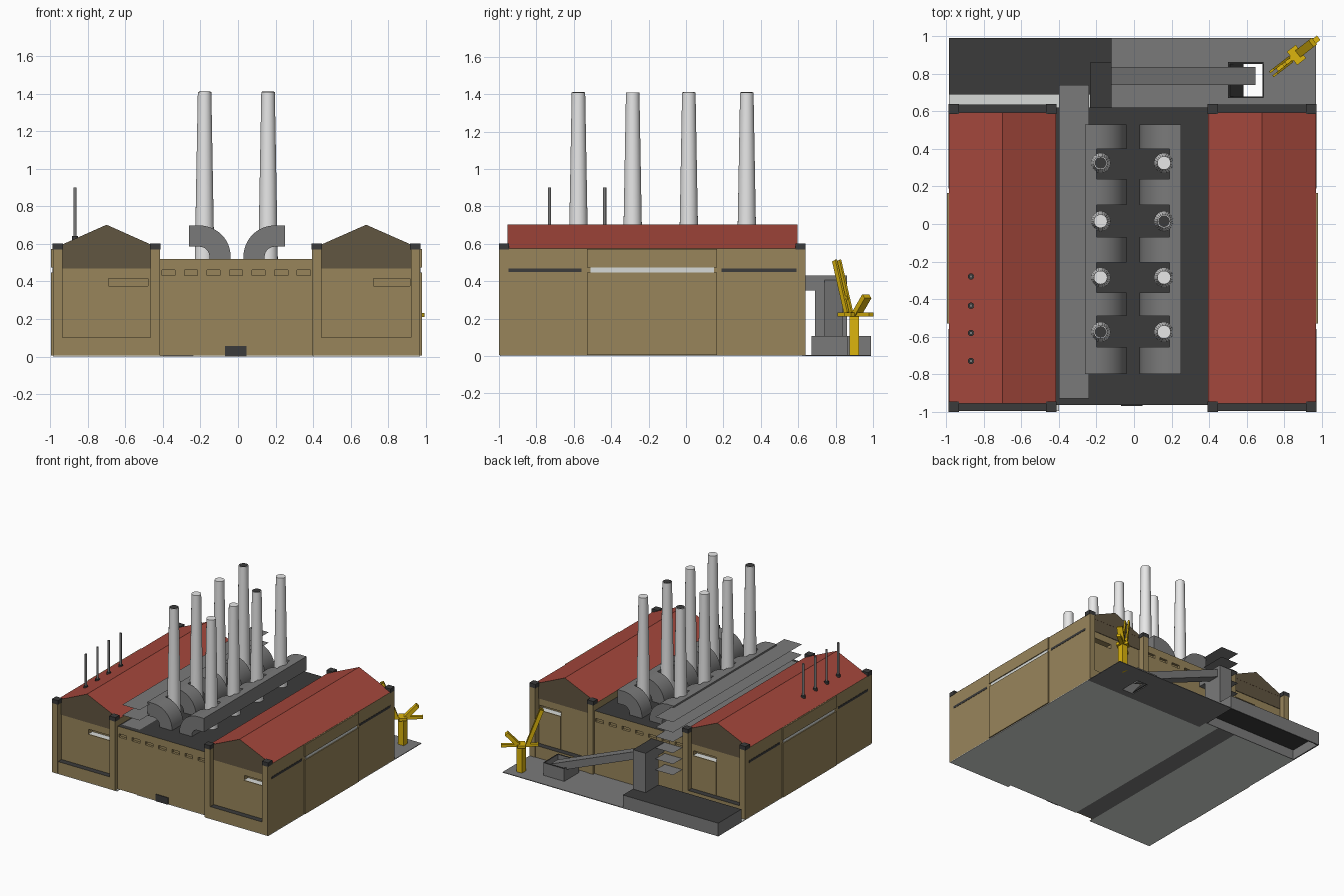
import bpy, bmesh, math
from mathutils import Vector, Matrix

if "Cube" in bpy.data.objects:
    bpy.data.objects.remove(bpy.data.objects["Cube"])


def mat(name, c):
    m = bpy.data.materials.new(name)
    m.diffuse_color = (*c, 1)
    m.use_nodes = True
    m.node_tree.nodes["Principled BSDF"].inputs["Base Color"].default_value = m.diffuse_color
    return m


TAN = mat("tan_brick", (0.315, 0.235, 0.105))
BROWN = mat("dark_brown", (0.12, 0.092, 0.052))
RED = mat("red_roof", (0.375, 0.064, 0.045))
GRAY = mat("mid_gray", (0.195, 0.195, 0.195))
DARK = mat("dark_gray", (0.043, 0.043, 0.043))
LIGHT = mat("light_gray", (0.80, 0.80, 0.80))
PALE = mat("pale_window", (0.68, 0.7, 0.68))
YELLOW = mat("crane_yellow", (0.72, 0.46, 0.004))


def finish(name, bm, m, smooth=False, m2=None, rule=None):
    me = bpy.data.meshes.new(name)
    bmesh.ops.recalc_face_normals(bm, faces=bm.faces[:])
    me.materials.append(m)
    if m2:
        me.materials.append(m2)
        for f in bm.faces:
            f.material_index = int(rule(f))
    for f in bm.faces:
        f.smooth = smooth
    bm.to_mesh(me)
    bm.free()
    if smooth:
        me.set_sharp_from_angle(angle=math.radians(35))
    ob = bpy.data.objects.new(name, me)
    bpy.context.collection.objects.link(ob)
    return ob


def boxes(name, items, m, m2=None, rule=None):
    """One object made of (x0, x1, y0, y1, z0, z1) boxes; flat sheets where z0 == z1."""
    bm = bmesh.new()
    for x0, x1, y0, y1, z0, z1 in items:
        M = Matrix.Translation(((x0 + x1) / 2, (y0 + y1) / 2, (z0 + z1) / 2)) @ Matrix.Diagonal(
            (abs(x1 - x0), abs(y1 - y0), abs(z1 - z0) or 1, 1))
        if z0 == z1:
            bmesh.ops.create_grid(bm, x_segments=1, y_segments=1, size=.5, matrix=M)
        else:
            bmesh.ops.create_cube(bm, size=1, matrix=M)
    return finish(name, bm, m, False, m2, rule)


def prism(name, profile, spans, m, smooth=False, m2=None, rule=None):
    """XZ profile extruded along each y span."""
    bm = bmesh.new()
    for y0, y1 in spans:
        a = [bm.verts.new((x, y0, z)) for x, z in profile]
        b = [bm.verts.new((x, y1, z)) for x, z in profile]
        bm.faces.new(a)
        bm.faces.new(b[::-1])
        n = len(a)
        for i in range(n):
            bm.faces.new((a[i], a[(i + 1) % n], b[(i + 1) % n], b[i]))
    return finish(name, bm, m, smooth, m2, rule)


def lathe(name, spots, profile, m, n=24):
    """(r, z) profile turned around each (x, y) spot, closed at the top and bottom."""
    bm = bmesh.new()
    for x, y in spots:
        rings = [[bm.verts.new((x + r * math.cos(math.tau * i / n), y + r * math.sin(math.tau * i / n), z))
                  for i in range(n)] for r, z in profile]
        for a, b in zip(rings, rings[1:]):
            for i in range(n):
                bm.faces.new((a[i], a[(i + 1) % n], b[(i + 1) % n], b[i]))
        bm.faces.new(rings[-1])
        bm.faces.new(rings[0][::-1])
    return finish(name, bm, m, True)


def beams(name, items, m):
    """Boxes of (start, end, width, height) along a direction."""
    bm = bmesh.new()
    for p, q, w, h in items:
        p, q = Vector(p), Vector(q)
        d = q - p
        rot = d.to_track_quat('X', 'Z').to_matrix().to_4x4()
        bmesh.ops.create_cube(bm, size=1, matrix=Matrix.Translation((p + q) / 2) @ rot
                              @ Matrix.Diagonal((d.length, w, h, 1)))
    return finish(name, bm, m)


def cut(ob, items):
    """Subtract hidden boxes from an object."""
    c = boxes(ob.name + "_cutter", items, TAN)
    c.hide_render = c.hide_viewport = True
    mod = ob.modifiers.new("slots", 'BOOLEAN')
    mod.object, mod.operation, mod.solver = c, 'DIFFERENCE', 'EXACT'


def up(f):
    return f.normal.z > 0.9


def end(s, d):  # y at depth d inside the front (s=-1) or back (s=1) face
    return -0.18 + s * (0.82 - d)


# two gabled halls
for side, x0, x1, out in (("left", -0.985, -0.415, -1), ("right", 0.395, 0.97, 1)):
    xc = (x0 + x1) / 2
    walls = boxes(side + "_hall_walls", [(x0, x1, end(-1, .05), end(1, .05), .005, .574)], TAN)
    prism(side + "_hall_roof", [(x0, .575), (xc, .702), (x1, .575)], [(end(-1, .045), end(1, .045))], RED,
          False, BROWN, lambda f: abs(f.normal.y) > .9)
    boxes(side + "_hall_gables", [(x0 + .05, x1 - .05, end(-1, .046), end(1, .046), .47, .576)], BROWN)
    pillars, caps, bases, doors, holes, sills = [], [], [], [], [], []
    dx0, dx1 = (.722, .915) if side == "right" else (-.69, -.48)
    for s in (-1, 1):
        for a in (x0, x1 - .05):
            pillars.append((a, a + .05, end(s, 0), end(s, .055), .005, .57))
            caps.append((a - .003, a + .053, end(s, 0), end(s, .055), .57, .603))
        bases.append((x0 + .05, x1 - .05, end(s, .004), end(s, .06), .005, .102))
        # door plate with a deep window slot above
        doors.append((dx0, dx1, end(s, .046), end(s, .06), .104, .376))
        holes.append((dx0, dx1, end(s, .03), end(s, .10), .376, .415))
        sills.append((dx0, dx1, end(s, .052), end(s, .10), .377, .377))
    cut(walls, holes)
    boxes(side + "_hall_pillars", pillars, TAN)
    boxes(side + "_pillar_caps", caps, DARK)
    boxes(side + "_hall_end_plinths", bases, TAN, DARK, up)
    boxes(side + "_hall_doors", doors, TAN)
    boxes(side + "_hall_window_sills", sills, PALE)
    # outer side: bulging middle bay, long windows
    xo = x1 if out > 0 else x0
    boxes(side + "_middle_bay", [(xo - out * .02, xo + out * .01, -.53, .165, .005, .448),
                                 (xo - out * .02, xo + out * .01, -.53, .165, .474, .572)], TAN)
    boxes(side + "_bay_window", [(xo - out * .02, xo + out * .003, -.51, .15, .446, .476)], PALE)
    boxes(side + "_side_slits", [(xo - .002, xo + .002, -.95, -.56, .45, .469),
                                 (xo - .002, xo + .002, .19, .59, .45, .469)], DARK)

# central hall with slot windows cut into both ends
centre = boxes("central_hall", [(-.42, .40, -.965, .62, .005, .52)], TAN, DARK, up)
cut(centre, [(-.37 + i * .12 - .035, -.37 + i * .12 + .035, y - .02, y + .02, .433, .46)
             for i in range(7) for y in (-.965, .62)])
boxes("front_hatch", [(-.07, .045, -.97, -.96, 0, .057)], DARK)

# chimneys in two rows, some with dark mouths
rows = [(x, y) for x in (-.178, .16) for y in (-.575, -.285, .015, .325)]
lathe("chimneys", rows, [(.052, .515), (.036, 1.41)], LIGHT)
lathe("chimney_mouths", [rows[0], rows[3], rows[6]], [(.031, 1.408), (.031, 1.412)], DARK)

# curved flue ducts between chimneys, joined by a long box
spans = [(-.80, -.655), (-.49, -.365), (-.205, -.07), (.10, .24), (.40, .53)]
N = 12
arc = [(math.cos(math.pi / 2 * i / N), math.sin(math.pi / 2 * i / N)) for i in range(N + 1)]
prof = [(-.205 + .166 * c, .532 + .166 * s) for c, s in arc]
prof += [(-.205 + .053 * c, .532 + .053 * s) for c, s in arc[::-1]]
prof += [(-.152, .515), (-.039, .515)]
for side, k, off in (("left", 1, 0), ("right", -1, -.01)):
    prism(side + "_curved_ducts", [(k * x + off, z) for x, z in prof], spans, GRAY, True)
    boxes(side + "_duct_box", [tuple(sorted((k * -.26 + off, k * -.20 + off))) + (-.80, .53, .585, .698)], GRAY)

# stacked thin long trays, poking out of the back
boxes("long_trays", [(-.40, -.24, -.93, .74, z, z) for z in (.25, .34, .43, .523, .60, .685)], GRAY)

# roof pipes on the left hall
pipes = [(-.868, y) for y in (-.73, -.58, -.435, -.28)]
lathe("roof_pipes", pipes, [(.009, .60), (.009, .90)], GRAY, 12)
lathe("roof_pipe_collars", pipes, [(.017, .60), (.017, .642)], DARK, 12)

# pale floor with a gray channel, and a yard with a hole under the hopper
boxes("floor", [(-.985, -.40, -.995, .695, 0, .005), (-.24, .40, -.965, .62, 0, .005),
                (.40, .97, -.995, .62, 0, .005), (-.24, -.12, .62, .695, 0, .005)], PALE)
boxes("floor_channel", [(-.40, -.24, -.95, .695, 0, .005)], GRAY)
boxes("yard", [(-.12, .58, .62, .99, 0, .005), (.69, .97, .62, .99, 0, .005),
               (.58, .69, .62, .68, 0, .005), (.58, .69, .855, .99, 0, .005)], GRAY)
boxes("back_platform", [(-.985, -.12, .69, .99, .08, .108)], GRAY, DARK, lambda f: abs(f.normal.z) > .9)
boxes("back_platform_skirt", [(-.985, -.12, .69, .70, 0, .08), (-.985, -.12, .98, .99, 0, .08),
                              (-.985, -.975, .70, .98, 0, .08), (-.13, -.12, .70, .98, 0, .08)], GRAY)

# hopper, conveyor and transfer tower
boxes("hopper", [(.50, .69, .67, .68, 0, .108), (.50, .69, .853, .863, 0, .108),
                 (.50, .51, .68, .853, 0, .108), (.683, .693, .68, .853, 0, .108)], GRAY, DARK, up)
beams("hopper_chute", [((.51, .766, .095), (.58, .766, .01), .172, .006)], DARK)
beams("conveyor", [((.635, .788, .07), (-.15, .788, .385), .095, .06)], GRAY)
boxes("transfer_tower", [(-.235, -.12, .69, .86, .10, .35), (-.235, -.12, .62, .86, .35, .43)], GRAY, DARK, up)

# yellow crane standing diagonally in the yard corner
d = Vector((.79, .61, 0))
c = Vector((.865, .90, 0))
n = Vector((-.61, .79, 0))


def at(t, z, w=0):
    return c + d * t + n * w + Vector((0, 0, z))


beams("crane_column", [(at(0, 0), at(0, .23), .05, .05)], YELLOW)
beams("crane_deck", [(at(-.13, .222), at(.15, .222), .03, .022),
                     (at(-.03, .222), at(.03, .222), .09, .022)], YELLOW)
beams("crane_boom", [(at(-.05, .23, w), at(-.155, .51, w), .012, .03) for w in (-.014, .014)]
      + [(at(-.08, .31, -.02), at(-.08, .31, .02), .02, .02)], YELLOW)
beams("crane_counterweight", [(at(.02, .225), at(.11, .32), .045, .03)], YELLOW)
